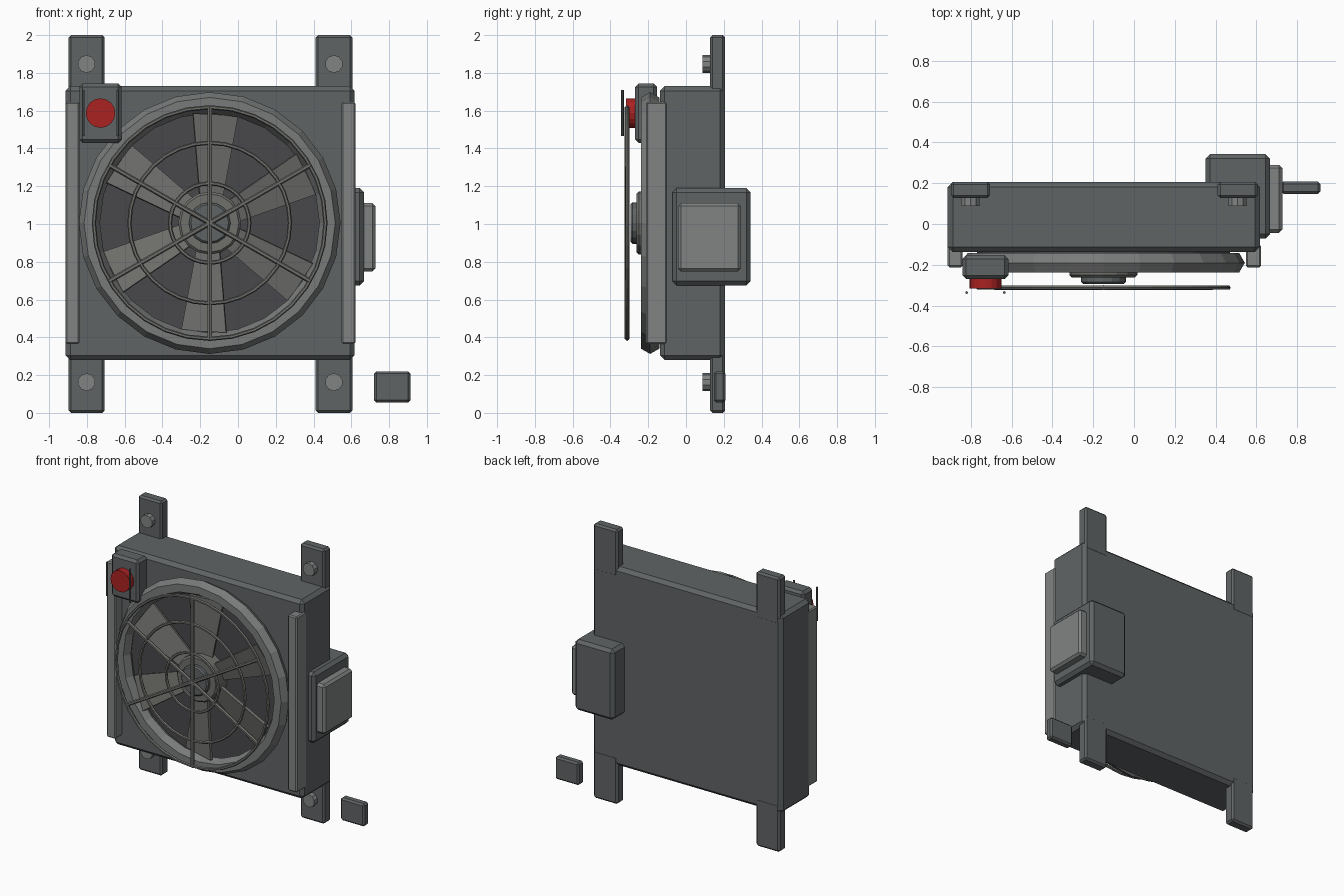
import bpy, bmesh
from math import pi, sin, cos, radians
from mathutils import Matrix, Vector

if "Cube" in bpy.data.objects:
    bpy.data.objects.remove(bpy.data.objects["Cube"])

CX, CZ = -0.15, 1.005          # fan centre
FACE_FRONT = Matrix.Rotation(pi / 2, 4, 'X')


def material(name, r, g, b):
    m = bpy.data.materials.new(name)
    m.diffuse_color = (r, g, b, 1)
    m.use_nodes = True
    m.node_tree.nodes["Principled BSDF"].inputs["Base Color"].default_value = m.diffuse_color
    return m


DARK = material("dark_grey_paint", 0.115, 0.127, 0.13)
LIGHT = material("light_grey_metal", 0.22, 0.23, 0.23)
RING = material("shroud_grey", 0.19, 0.195, 0.195)
BLADE = material("blade_grey", 0.16, 0.16, 0.15)
BLACK = material("recess_black", 0.065, 0.066, 0.07)
RED = material("button_red", 0.4, 0.016, 0.016)


def finish(name, bm, mat):
    bmesh.ops.recalc_face_normals(bm, faces=bm.faces[:])
    me = bpy.data.meshes.new(name)
    bm.to_mesh(me)
    bm.free()
    me.materials.append(mat)
    ob = bpy.data.objects.new(name, me)
    bpy.context.collection.objects.link(ob)
    return ob


def box(name, x, y, z, bevel, mat=DARK):
    """Box from (min, max) ranges with chamfered edges."""
    bm = bmesh.new()
    size = [r[1] - r[0] for r in (x, y, z)]
    mid = [(r[0] + r[1]) / 2 for r in (x, y, z)]
    bmesh.ops.create_cube(bm, size=1, matrix=Matrix.Translation(mid) @ Matrix.Diagonal((*size, 1)))
    bmesh.ops.bevel(bm, geom=bm.edges[:], offset=bevel, segments=1, affect='EDGES')
    return finish(name, bm, mat)


def disc(name, x, z, r, y0, y1, sides, mat, bevel=0.0):
    """Cylinder along y."""
    bm = bmesh.new()
    m = Matrix.Translation((x, (y0 + y1) / 2, z)) @ FACE_FRONT
    bmesh.ops.create_cone(bm, cap_ends=True, segments=sides, radius1=r, radius2=r,
                          depth=y1 - y0, matrix=m)
    if bevel:
        rim = [e for e in bm.edges if abs(e.verts[0].co.y - e.verts[1].co.y) < 1e-5]
        bmesh.ops.bevel(bm, geom=rim, offset=bevel, segments=1, affect='EDGES')
    return finish(name, bm, mat)


def ring(name, y, major, minor, n, k, mat):
    bpy.ops.mesh.primitive_torus_add(location=(CX, y, CZ), rotation=(pi / 2, 0, 0),
                                     major_radius=major, minor_radius=minor,
                                     major_segments=n, minor_segments=k)
    bpy.context.object.name = name
    bpy.context.object.data.materials.append(mat)


def rod(name, a, b, r, mat, sides=6):
    a, b = Vector(a), Vector(b)
    bm = bmesh.new()
    m = Matrix.Translation((a + b) / 2) @ (b - a).to_track_quat('Z', 'Y').to_matrix().to_4x4()
    bmesh.ops.create_cone(bm, cap_ends=True, segments=sides, radius1=r, radius2=r,
                          depth=(b - a).length, matrix=m)
    return finish(name, bm, mat)


# housing and side rails
box("housing", (-0.913, 0.617), (-0.138, 0.206), (0.28, 1.73), 0.025)
for side, x in (("left", (-0.913, -0.84)), ("right", (0.548, 0.622))):
    box(f"{side}_rail", x, (-0.212, -0.1), (0.365, 1.645), 0.008, LIGHT)

# mounting tabs with bolts
for side, x in (("left", (-0.897, -0.706)), ("right", (0.41, 0.605))):
    for end, z, bz in (("upper", (1.66, 2.0), 1.847), ("lower", (0.0, 0.35), 0.163)):
        box(f"{end}_{side}_tab", x, (0.127, 0.207), z, 0.013)
        disc(f"{end}_{side}_bolt", (x[0] + x[1]) / 2, bz, 0.047, 0.088, 0.14, 10, LIGHT)

# shroud ring around the fan, with the dark recess behind
ring("shroud_ring", -0.19, 0.637, 0.056, 24, 6, RING)
disc("fan_backing", CX, CZ, 0.62, -0.148, -0.12, 24, BLACK)

# six pitched fan blades
for i in range(6):
    bm = bmesh.new()
    prof = [(-0.06, 0.12), (0.06, 0.12), (0.122, 0.575), (-0.122, 0.575)]
    vs = [bm.verts.new((x, y, z)) for y in (-0.01, 0.01) for x, z in prof]
    bm.faces.new(vs[:4])
    bm.faces.new(vs[4:])
    for j in range(4):
        k = (j + 1) % 4
        bm.faces.new((vs[j], vs[k], vs[k + 4], vs[j + 4]))
    m = (Matrix.Translation((CX, -0.19, CZ)) @ Matrix.Rotation(radians(3 + 60 * i), 4, 'Y')
         @ Matrix.Rotation(radians(13), 4, 'Z'))
    bm.transform(m)
    finish(f"fan_blade_{i + 1}", bm, BLADE)

# hub
disc("fan_hub", CX, CZ, 0.167, -0.262, -0.13, 16, BLADE, 0.012)
disc("hub_cap", CX, CZ, 0.11, -0.293, -0.25, 16, DARK, 0.01)

# wire guard: rings and spokes
for n, r in (("outer", 0.613), ("middle", 0.425), ("inner", 0.21)):
    ring(f"guard_{n}_ring", -0.312, r, 0.011, 32, 6, BLADE)
for i in range(3):
    a = radians(30 + 60 * i)
    dx, dz = 0.615 * cos(a), 0.615 * sin(a)
    rod(f"guard_bar_{i + 1}", (CX - dx, -0.312, CZ - dz), (CX + dx, -0.312, CZ + dz), 0.013, BLADE)

# stop button on its box, with two guard wires
box("button_box", (-0.84, -0.616), (-0.27, -0.153), (1.43, 1.743), 0.018)
disc("stop_button", -0.728, 1.587, 0.078, -0.317, -0.26, 16, RED)
for side, x in (("left", -0.82), ("right", -0.636)):
    rod(f"button_guard_{side}", (x, -0.336, 1.465), (x, -0.336, 1.71), 0.007, DARK)

# junction box on the side with its cover, and the separate cable block
box("junction_box", (0.35, 0.666), (-0.072, 0.342), (0.675, 1.19), 0.022)
box("junction_cover", (0.64, 0.727), (-0.043, 0.29), (0.748, 1.11), 0.016, LIGHT)
box("cable_block", (0.72, 0.913), (0.148, 0.208), (0.055, 0.22), 0.012)
